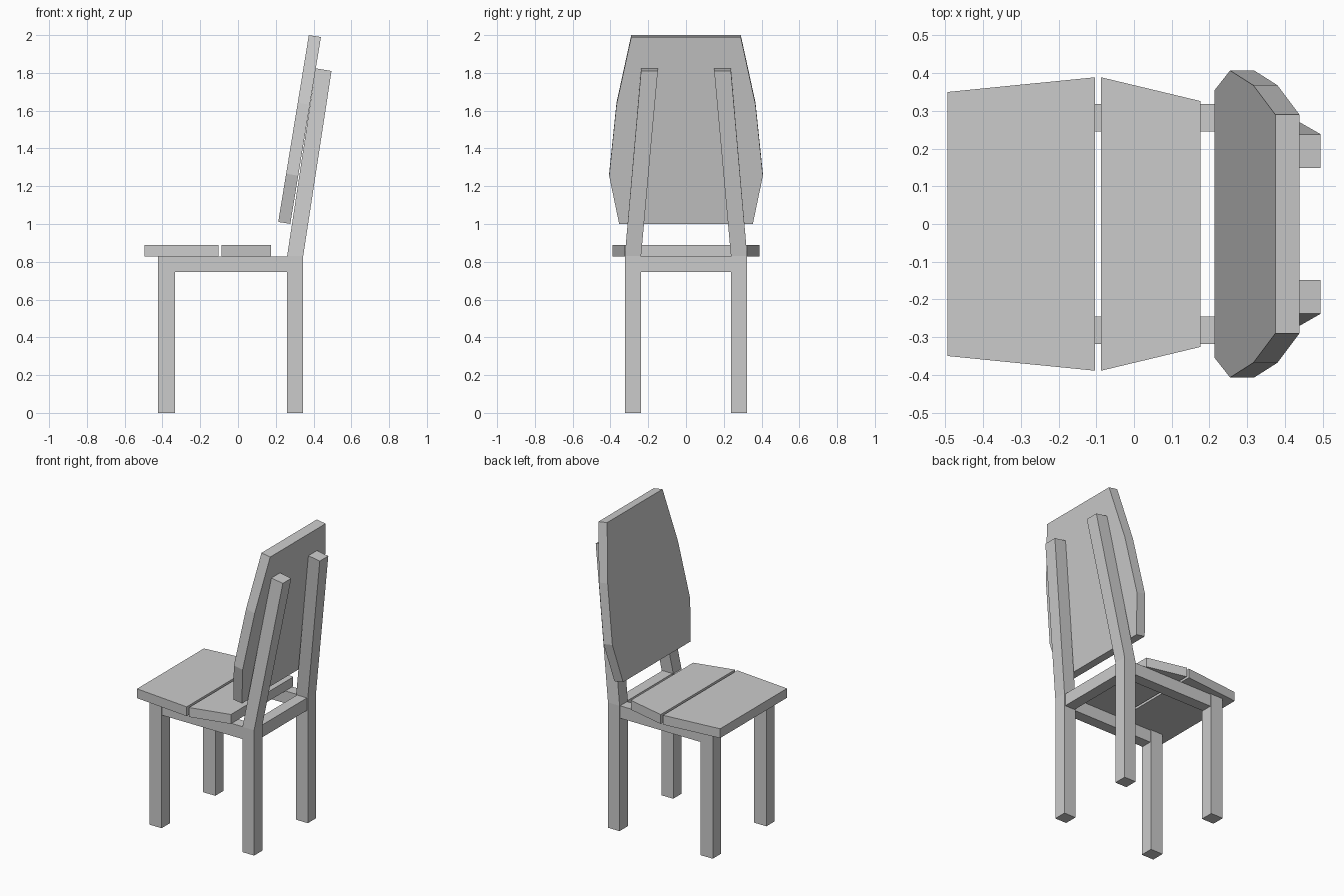
import bpy
import bmesh
from mathutils import Vector

if "Cube" in bpy.data.objects:
    bpy.data.objects.remove(bpy.data.objects["Cube"])

GREY = (0.6, 0.6, 0.6, 1.0)
wood = bpy.data.materials.new("plain grey")
wood.use_nodes = True
wood.diffuse_color = GREY
wood.node_tree.nodes["Principled BSDF"].inputs["Base Color"].default_value = GREY


def loft(name, rings):
    """Closed solid through a list of matching rings of points."""
    bm = bmesh.new()
    loops = [[bm.verts.new(p) for p in ring] for ring in rings]
    n = len(loops[0])
    for a, b in zip(loops, loops[1:]):
        for i in range(n):
            j = (i + 1) % n
            bm.faces.new((a[i], a[j], b[j], b[i]))
    bm.faces.new(loops[0])
    bm.faces.new(loops[-1])
    bmesh.ops.recalc_face_normals(bm, faces=bm.faces)
    mesh = bpy.data.meshes.new(name)
    bm.to_mesh(mesh)
    bm.free()
    mesh.materials.append(wood)
    obj = bpy.data.objects.new(name, mesh)
    bpy.context.collection.objects.link(obj)
    return obj


def ring(x0, x1, y0, y1, z0, z1=None):
    """Four-sided ring; z0 is the height at x0 and z1 at x1."""
    z1 = z0 if z1 is None else z1
    return [(x0, y0, z0), (x1, y0, z1), (x1, y1, z1), (x0, y1, z0)]


def box(name, x0, x1, y0, y1, z0, z1):
    return loft(name, [ring(x0, x1, y0, y1, z0), ring(x0, x1, y0, y1, z1)])


def plank(name, x0, x1, w0, w1):
    """Seat board whose half width changes from w0 to w1."""
    outline = [(x0, -w0), (x1, -w1), (x1, w1), (x0, w0)]
    return loft(name, [[(x, y, z) for x, y in outline] for z in (0.828, 0.89)])


# Seat boards
plank("front_seat_board", -0.495, -0.104, 0.35, 0.389)
plank("rear_seat_board", -0.087, 0.176, 0.389, 0.326)

# Legs, back posts and side rails, mirrored across y
for side, s in (("right", 1), ("left", -1)):
    box(side + "_front_leg", -0.423, -0.333, s * 0.238, s * 0.324, 0, 0.828)
    loft(side + "_rear_leg_and_post", [
        ring(0.26, 0.345, s * 0.238, s * 0.324, 0),
        ring(0.26, 0.345, s * 0.238, s * 0.324, 0.83),
        ring(0.411, 0.495, s * 0.149, s * 0.238, 1.824, 1.81),
    ])
    box(side + "_side_rail", -0.333, 0.26, s * 0.245, s * 0.318, 0.746, 0.828)

# Cross rail between the rear legs
box("rear_cross_rail", 0.266, 0.339, -0.238, 0.238, 0.746, 0.828)

# Leaning backrest panel: (distance up the panel, half width)
profile = [(0, 0.354), (0.258, 0.407), (0.638, 0.368), (1, 0.29)]
bottom, top = Vector((0.213, 0, 1.011)), Vector((0.375, 0, 2.0))
thickness = Vector((0.064, 0, -0.0105))
outline = [(t, -w) for t, w in profile] + [(t, w) for t, w in reversed(profile)]
front = [bottom.lerp(top, t) + Vector((0, y, 0)) for t, y in outline]
loft("backrest_panel", [front, [p + thickness for p in front]])
